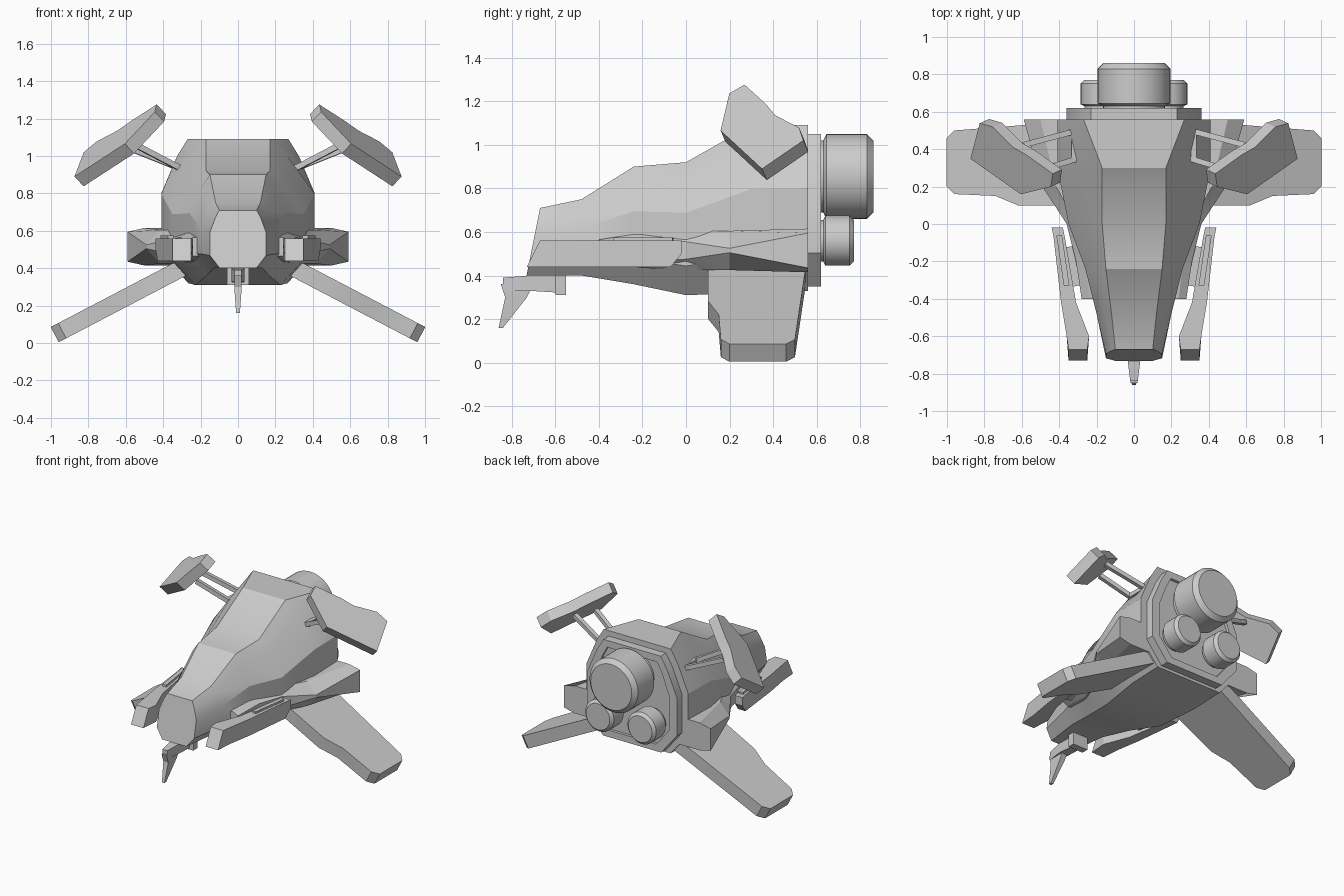
import bpy, bmesh, math
from mathutils import Vector

default_cube = bpy.data.objects.get("Cube")
if default_cube:
    bpy.data.objects.remove(default_cube)

# Single body colour
grey = bpy.data.materials.new("hull_grey")
grey.use_nodes = True
colour = (.6, .6, .6, 1)
grey.diffuse_color = colour
grey.node_tree.nodes["Principled BSDF"].inputs["Base Color"].default_value = colour


def mix(start, end, factor):
    return start + (end - start) * factor


def loft(name, rings, mirror=False, angle=25):
    """Skin closed rings of points in order and cap both ends."""
    mesh_builder = bmesh.new()
    loops = [[mesh_builder.verts.new(point) for point in ring] for ring in rings]
    for near, far in zip(loops, loops[1:]):
        for i, corner in enumerate(near):
            mesh_builder.faces.new((near[i - 1], corner, far[i], far[i - 1]))
    mesh_builder.faces.new(loops[0])
    mesh_builder.faces.new(loops[-1])
    bmesh.ops.recalc_face_normals(mesh_builder, faces=mesh_builder.faces)
    mesh = bpy.data.meshes.new(name)
    mesh_builder.to_mesh(mesh)
    mesh_builder.free()
    mesh.materials.append(grey)
    part = bpy.data.objects.new(name, mesh)
    bpy.context.collection.objects.link(part)
    if mirror:
        part.modifiers.new("mirror", 'MIRROR')
    bpy.ops.object.select_all(action='DESELECT')
    part.select_set(True)
    bpy.context.view_layer.objects.active = part
    bpy.ops.object.shade_smooth_by_angle(angle=math.radians(angle))


def hull_section(y, top, roof, side, floor, lean=0):
    """Ten-sided section: flat roof, sloped shoulders, upright sides, chamfered belly."""
    half = [(roof, top),
            (mix(roof, side, .4), mix(top, floor, .12)),
            (side, mix(top, floor, .38)),
            (side, mix(top, floor, .78)),
            (side * .65, floor)]
    outline = half + [(-x, z) for x, z in reversed(half)]
    return [(x, y - lean * (top - z), z) for x, z in outline]


def box_section(y, centre, half, top, bottom, lean=0):
    left, right = centre - half, centre + half
    return [(left, y, top), (right, y, top), (right, y - lean, bottom), (left, y - lean, bottom)]


def fairing_section(y, reach, wedge, height):
    """Pod section whose outer face is narrower than its root."""
    middle, shoulder = .515, reach * .85
    upper = [(.15, height), (shoulder, height), (reach, wedge)]
    outline = upper + [(x, -offset) for x, offset in reversed(upper)]
    return [(x, y, middle + offset) for x, offset in outline]


def slab(name, outline, origin, normal, thickness):
    """Mirrored plate: a plan outline projected onto a tilted plane and thickened."""
    origin, normal = Vector(origin), Vector(normal).normalized()
    points = []
    for x, y in outline:
        offset = Vector((x, y, origin.z)) - origin
        points.append(origin + offset - Vector((0, 0, offset.dot(normal) / normal.z)))
    shift = normal * thickness / 2
    loft(name, [[p + shift * side for p in points] for side in (-1, 1)], mirror=True)


def bar(name, start, end, width, height):
    """Straight rectangular strut, mirrored when it lies off the centre line."""
    start, end = Vector(start), Vector(end)
    across = (end - start).cross(Vector((0, 0, 1))).normalized()
    upward = across.cross(end - start).normalized()
    across, upward = across * width / 2, upward * height / 2
    corners = [across + upward, upward - across, -across - upward, across - upward]
    loft(name, [[middle + corner for corner in corners] for middle in (start, end)],
         mirror=start.x > 0)


def drum(name, x, z, radius, front, back, chamfer):
    """Engine barrel along y with chamfered rims."""
    turns = [math.tau * step / 40 for step in range(40)]
    profile = [(radius - chamfer, front - chamfer), (radius - chamfer, front),
               (radius, front + chamfer / 2), (radius, back - chamfer),
               (radius - chamfer, back)]
    loft(name, [[(x + r * math.cos(turn), y, z + r * math.sin(turn)) for turn in turns]
                for r, y in profile], mirror=x > 0)


# Hull, from the blunt nose to the tall stern
loft("hull", [
    hull_section(-.67, .71, .1, .15, .4, lean=.2),
    hull_section(-.48, .75, .12, .2, .4),
    hull_section(-.24, .9, .15, .26, .36),
    hull_section(0, .92, .17, .35, .31),
    hull_section(.3, 1.09, .17, .41, .32),
    hull_section(.56, 1.09, .27, .41, .33),
])

# Stepped bulkhead that carries the engines
bulkhead = (1.05, .23, .36, .35)
recess = (1, .2, .3, .4)
loft("engine_bulkhead", [
    hull_section(.55, *bulkhead),
    hull_section(.62, *bulkhead),
    hull_section(.62, *recess),
    hull_section(.6, *recess),
])

# One large engine above a pair of small ones
drum("main_engine", x=0, z=.855, radius=.195, front=.63, back=.86, chamfer=.03)
drum("small_engine", x=.17, z=.56, radius=.115, front=.63, back=.77, chamfer=.02)

# Side fairings, flaring towards the stern
loft("side_fairing", [
    fairing_section(-.4, reach=.28, wedge=.03, height=.05),
    fairing_section(-.2, reach=.31, wedge=.05, height=.08),
    fairing_section(0, reach=.36, wedge=.04, height=.09),
    fairing_section(.2, reach=.49, wedge=.01, height=.09),
    fairing_section(.56, reach=.59, wedge=.08, height=.1),
], mirror=True, angle=15)

# Lower wings, drooping to the ground with rounded tips
wing_outline = [(.3, .1), (.6, .1), (.72, .15), (.94, .16), (.98, .2),
                (.98, .46), (.94, .5), (.3, .55)]
slab("lower_wing", wing_outline, origin=(.32, 0, .39), normal=(.46, 0, .88), thickness=.092)

# Upper fins
fin_outline = [(.41, .28), (.42, .21), (.58, .17), (.85, .36),
               (.8, .55), (.73, .53), (.62, .42), (.55, .38)]
slab("upper_fin", fin_outline, origin=(.41, .28, 1.25), normal=(.66, -.3, .69), thickness=.075)

# Open bracket joining each fin to the hull
bar("rear_strut", (.3, .5, .93), (.6, .42, 1.05), width=.03, height=.03)
bar("front_strut", (.3, .35, .93), (.53, .28, 1.05), width=.03, height=.03)
bar("strut_base", (.32, .34, .94), (.32, .5, .94), width=.03, height=.03)

# Guns beside the nose, splayed outwards to the rear
gun_top, gun_bottom = .56, .44
loft("gun", [
    box_section(-.67, .3, .05, gun_top, gun_bottom, lean=.06),
    box_section(-.6, .3, .06, gun_top, gun_bottom),
    box_section(-.42, .35, .04, gun_top, gun_bottom),
    box_section(-.07, .4, .03, gun_top, gun_bottom),
    box_section(-.02, .41, .03, gun_top, .5),
], mirror=True)
bar("gun_rail", (.36, -.33, gun_top), (.4, -.06, gun_top), width=.03, height=.03)
bar("gun_mount", (.3, -.33, .5), (.34, -.12, .5), width=.1, height=.08)

# Chin probe with its bracket and downward spike
loft("probe_arm", [
    box_section(-.84, 0, .02, .39, .33),
    box_section(-.72, 0, .035, .4, .33),
    box_section(-.56, 0, .03, .4, .32),
])
bar("probe_bracket", (0, -.6, .36), (0, -.55, .36), width=.12, height=.1)
loft("probe_spike", [
    [(-half, front, z), (half, front, z), (half, back, z), (-half, back, z)]
    for z, half, front, back in ((.36, .02, -.85, -.7), (.3, .02, -.83, -.73), (.16, .01, -.86, -.84))
])
